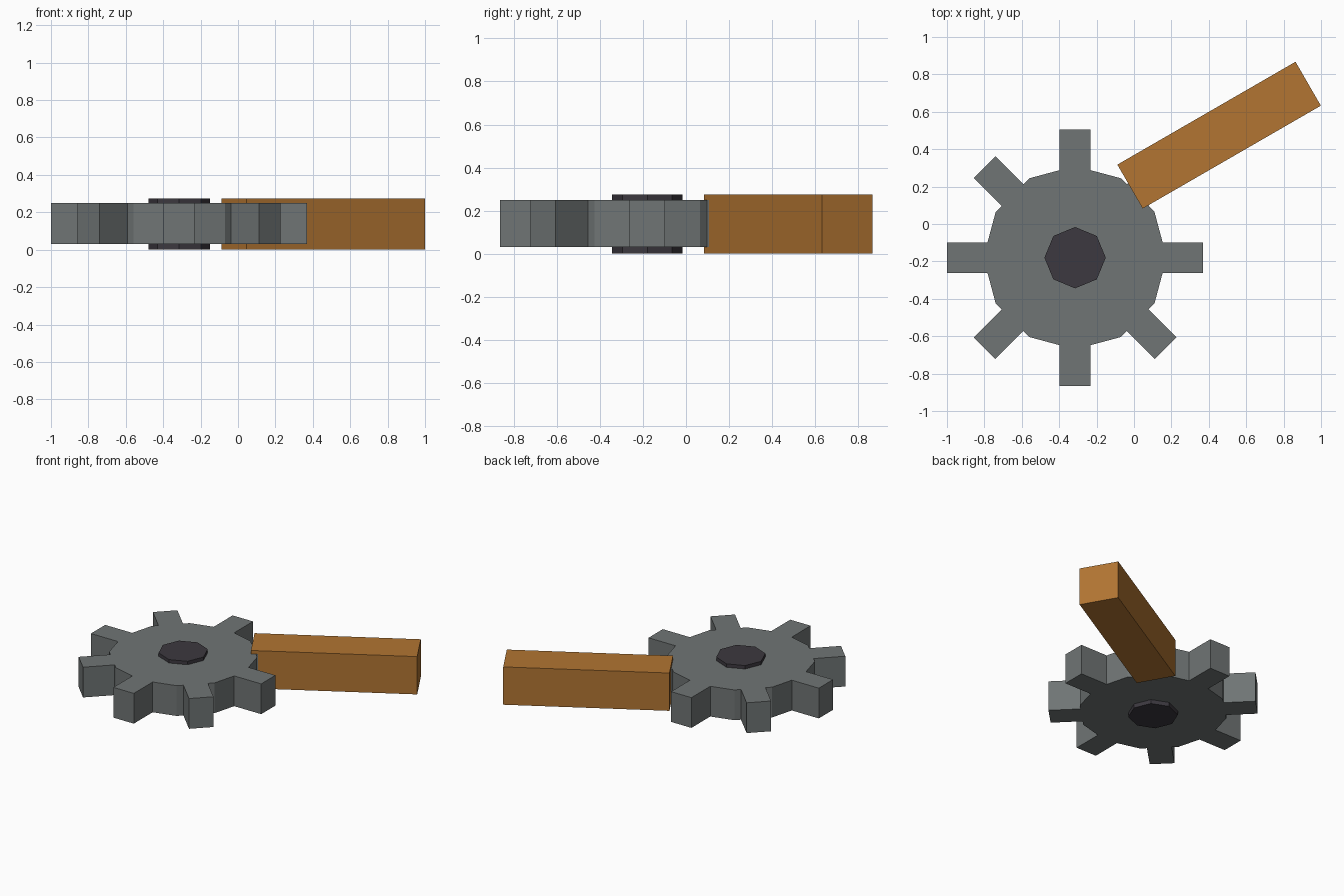
import bpy
import bmesh
from math import radians
from mathutils import Matrix, Vector

cube = bpy.data.objects.get("Cube")
if cube:
    bpy.data.objects.remove(cube, do_unlink=True)


def material(name, rgb):
    mat = bpy.data.materials.new(name)
    mat.use_nodes = True
    mat.diffuse_color = (*rgb, 1)
    mat.node_tree.nodes["Principled BSDF"].inputs["Base Color"].default_value = (*rgb, 1)
    return mat


def prism(name, outline, z0, z1, location, mat):
    """Extrude a counter-clockwise outline from z0 to z1."""
    bm = bmesh.new()
    base = bm.faces.new([bm.verts.new((p.x, p.y, z0)) for p in outline])
    top = bmesh.ops.extrude_face_region(bm, geom=[base], use_keep_orig=True)["geom"]
    bmesh.ops.translate(bm, vec=(0, 0, z1 - z0),
                        verts=[v for v in top if isinstance(v, bmesh.types.BMVert)])
    bmesh.ops.recalc_face_normals(bm, faces=bm.faces)
    mesh = bpy.data.meshes.new(name)
    bm.to_mesh(mesh)
    bm.free()
    mesh.materials.append(mat)
    obj = bpy.data.objects.new(name, mesh)
    obj.location = location
    bpy.context.collection.objects.link(obj)
    return obj


def turned(x, y, degrees):
    return Matrix.Rotation(radians(degrees), 2) @ Vector((x, y))


iron = material("grey iron", (0.160, 0.176, 0.176))
dark = material("dark metal", (0.045, 0.040, 0.050))
wood = material("brown wood", (0.445, 0.178, 0.032))

CENTRE = (-0.315, -0.18, 0)
BODY, TIP, HALF = 0.49, 0.685, 0.082


def tooth(angle, root):
    corners = ((root, -HALF), (TIP, -HALF), (TIP, HALF), (root, HALF))
    return [turned(x, y, angle) for x, y in corners]


# Gear: twelve-sided body with eight square teeth
outline = []
for quarter in range(0, 360, 90):
    outline += tooth(quarter, 0.468)
    outline.append(turned(BODY, 0, quarter + 30))
    outline += tooth(quarter + 45, 0.473)
    outline.append(turned(BODY, 0, quarter + 60))
prism("gear_wheel", outline, 0.03, 0.25, CENTRE, iron)

# Hub: octagonal axle through the gear
prism("gear_hub", [turned(0.164, 0, a) for a in range(0, 360, 45)],
      0, 0.275, CENTRE, dark)

# Wooden handle, set at an angle against the gear
bar = [Vector((x * 0.55, y * 0.1355)) for x, y in ((-1, -1), (1, -1), (1, 1), (-1, 1))]
handle = prism("wooden_handle", bar, 0, 0.275, (0.455, 0.475, 0), wood)
handle.rotation_euler.z = radians(30)
